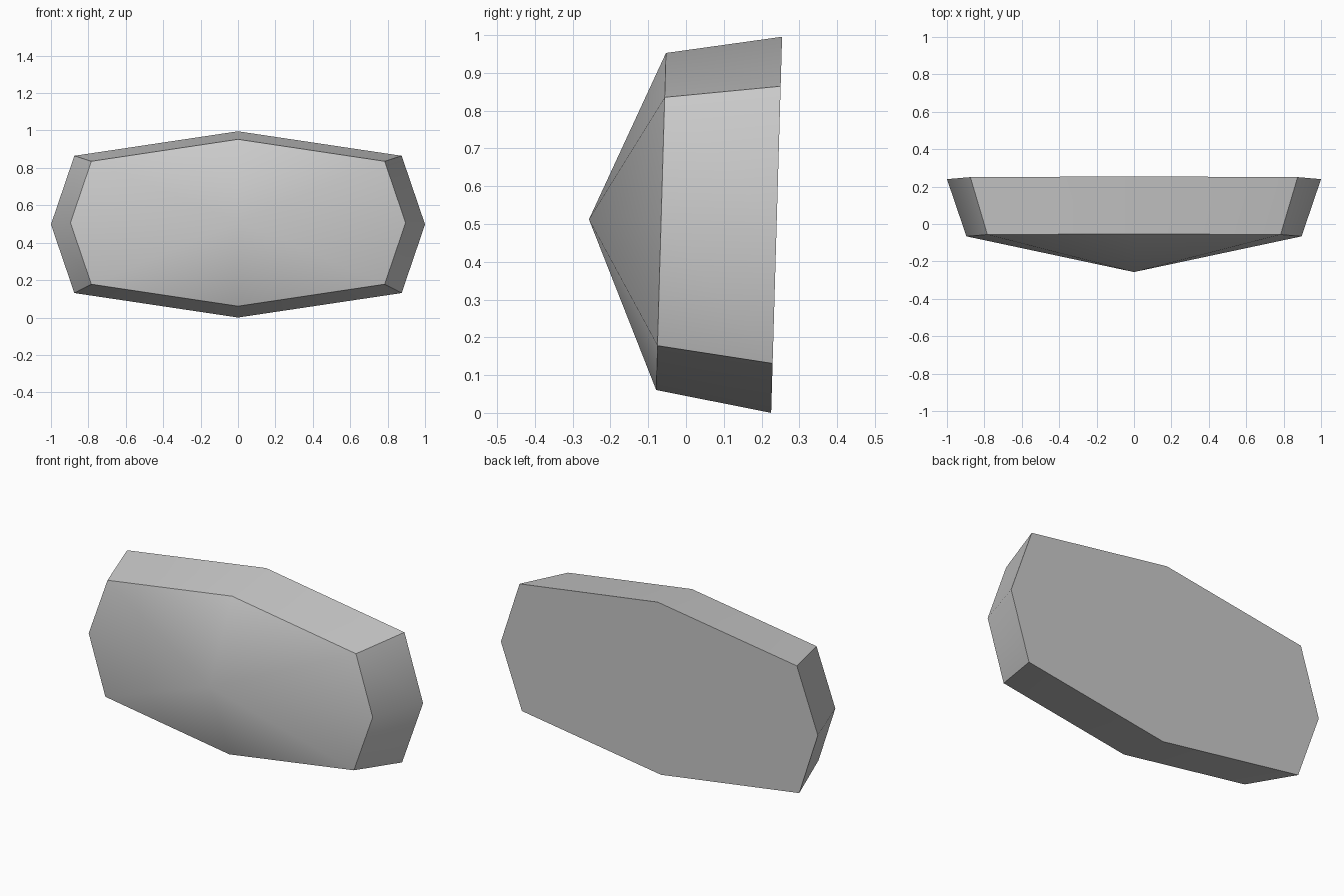
import bpy, bmesh, math
from mathutils import Matrix

cube = bpy.data.objects.get("Cube")
if cube:
    bpy.data.objects.remove(cube, do_unlink=True)

# Plain grey material
grey = bpy.data.materials.new("plain_grey")
grey.use_nodes = True
colour = (0.6, 0.6, 0.6, 1)
grey.diffuse_color = colour
grey.node_tree.nodes["Principled BSDF"].inputs["Base Color"].default_value = colour

# Stretched octagon outline of the back rim
OUTLINE = [(1, 0), (0.875, 0.367), (0, 0.498), (-0.875, 0.367),
           (-1, 0), (-0.875, -0.367), (0, -0.498), (-0.875 * -1, -0.367)]
bm = bmesh.new()


def ring(scale, y):
    return [bm.verts.new((x * scale, y, z * scale)) for x, z in OUTLINE]


# Flat back, flared side wall and shallow pointed front
back = ring(1, 0.24)
front = ring(0.896, -0.066)
apex = bm.verts.new((0, -0.257, 0))
bm.faces.new(back)
for i in range(len(OUTLINE)):
    j = (i + 1) % len(OUTLINE)
    bm.faces.new((back[i], back[j], front[j], front[i]))
    bm.faces.new((front[i], front[j], apex))
bmesh.ops.recalc_face_normals(bm, faces=bm.faces)

# Lean the body back slightly and rest it on the ground
bm.transform(Matrix.Translation((0, 0, 0.51)) @ Matrix.Rotation(-0.029, 4, "X"))
low = min(v.co.z for v in bm.verts)
bm.transform(Matrix.Translation((0, 0, -low)))

mesh = bpy.data.meshes.new("faceted_dome")
bm.to_mesh(mesh)
bm.free()
mesh.materials.append(grey)
dome = bpy.data.objects.new("faceted_dome", mesh)
bpy.context.collection.objects.link(dome)

# Smooth the shallow folds, keep the rims and corners sharp
bpy.context.view_layer.objects.active = dome
dome.select_set(True)
bpy.ops.object.shade_smooth_by_angle(angle=math.radians(50))
